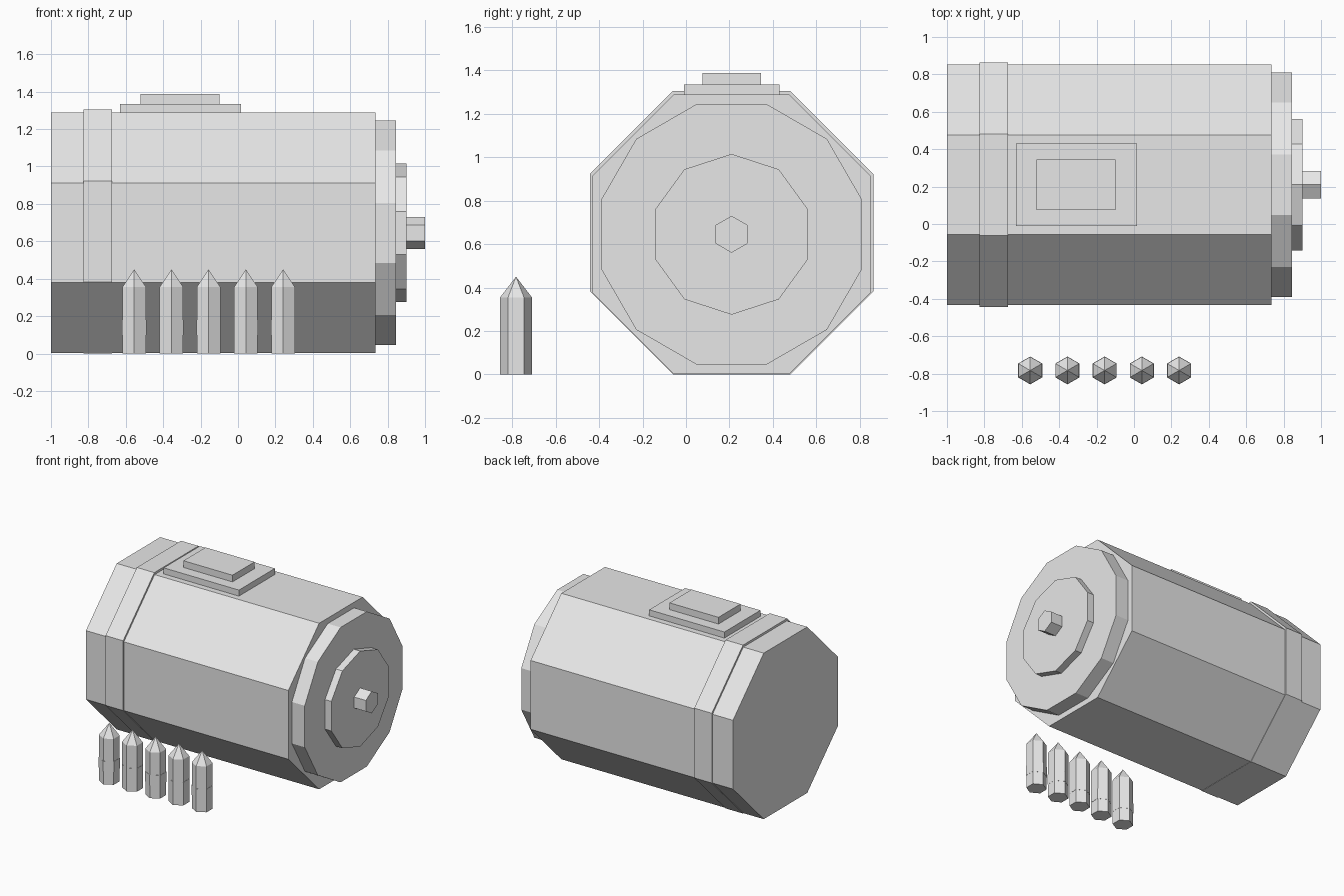
import bpy, bmesh, math

if "Cube" in bpy.data.objects:
    bpy.data.objects.remove(bpy.data.objects["Cube"])

grey = bpy.data.materials.new("light_grey")
grey.diffuse_color = (0.8, 0.8, 0.8, 1)
grey.use_nodes = True
grey.node_tree.nodes["Principled BSDF"].inputs["Base Color"].default_value = grey.diffuse_color

CY, CZ = 0.21, 0.645  # axis of the drum


def finish(name, bm):
    bmesh.ops.recalc_face_normals(bm, faces=bm.faces)
    mesh = bpy.data.meshes.new(name)
    bm.to_mesh(mesh)
    bm.free()
    mesh.materials.append(grey)
    ob = bpy.data.objects.new(name, mesh)
    bpy.context.collection.objects.link(ob)


def drum(name, x0, x1, sides, radius, start, cz=CZ):
    """Regular prism lying along x; start is the angle of its first corner."""
    bm = bmesh.new()
    ring = [math.radians(start) + math.tau * i / sides for i in range(sides)]
    base = bm.faces.new([bm.verts.new((x0, CY + radius * math.cos(a),
                                       cz + radius * math.sin(a))) for a in ring])
    ext = bmesh.ops.extrude_face_region(bm, geom=[base], use_keep_orig=True)
    top = [v for v in ext["geom"] if isinstance(v, bmesh.types.BMVert)]
    bmesh.ops.translate(bm, verts=top, vec=(x1 - x0, 0, 0))
    finish(name, bm)


def plate(name, x0, x1, y0, y1, z0, z1):
    bm = bmesh.new()
    bmesh.ops.create_cube(bm, size=1)
    bmesh.ops.scale(bm, verts=bm.verts, vec=(x1 - x0, y1 - y0, z1 - z0))
    bmesh.ops.translate(bm, verts=bm.verts,
                        vec=((x0 + x1) / 2, (y0 + y1) / 2, (z0 + z1) / 2))
    finish(name, bm)


def upright(name, x, y, z0, z1, r0, r1):
    """Six-sided upright prism or cone with corners on the y axis."""
    bm = bmesh.new()
    bmesh.ops.create_cone(bm, cap_ends=True, segments=6, radius1=r0, radius2=r1,
                          depth=z1 - z0)
    bmesh.ops.remove_doubles(bm, verts=bm.verts, dist=1e-5)
    # make sure a corner points along y
    if not any(abs(v.co.x) < 1e-4 and abs(v.co.y) > 0.01 for v in bm.verts):
        for v in bm.verts:
            v.co.x, v.co.y = -v.co.y, v.co.x
    bmesh.ops.translate(bm, verts=bm.verts, vec=(x, y, (z0 + z1) / 2))
    finish(name, bm)


# Octagonal body and the raised band near its closed end
c8 = math.cos(math.pi / 8)
drum("body", -1.0, 0.735, 8, 0.643 / c8, 22.5)
drum("band", -0.825, -0.675, 8, 0.6525 / c8, 22.5, 0.6525)

# Stepped end cap and knob
drum("end_cap", 0.735, 0.845, 12, 0.6 / math.cos(math.pi / 12), 15)
drum("end_disc", 0.845, 0.90, 10, 0.37, 90)
drum("end_knob", 0.90, 1.0, 6, 0.085, 90)

# Stepped hatch on top
plate("hatch_base", -0.63, 0.015, -0.01, 0.43, 1.28, 1.335)
plate("hatch_lid", -0.52, -0.10, 0.075, 0.345, 1.335, 1.387)

# Row of pointed rounds with thin collars
for i in range(5):
    x = -0.555 + 0.199 * i
    upright(f"round_case_{i + 1}", x, -0.783, 0, 0.355, 0.073, 0.073)
    upright(f"round_collar_{i + 1}", x, -0.783, 0.10, 0.18, 0.0745, 0.0745)
    upright(f"round_tip_{i + 1}", x, -0.783, 0.355, 0.45, 0.073, 0)
